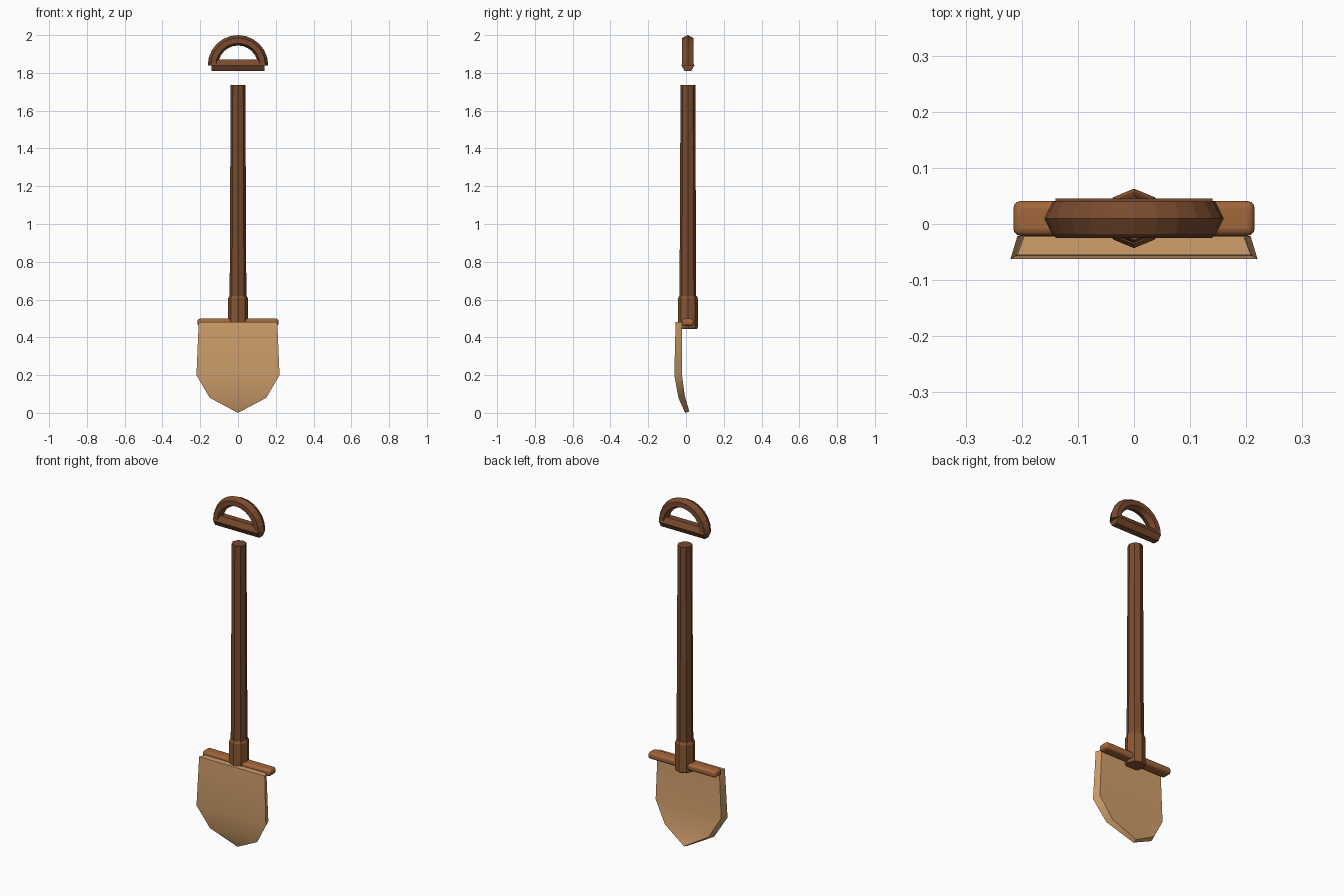
import bpy
import bmesh
from math import sin, cos, pi, radians
from mathutils import Vector

cube = bpy.data.objects.get("Cube")
if cube:
    bpy.data.objects.remove(cube, do_unlink=True)

AXIS_Y = 0.01  # shaft axis


def material(name, color):
    m = bpy.data.materials.new(name)
    m.use_nodes = True
    m.diffuse_color = (*color, 1)
    m.node_tree.nodes["Principled BSDF"].inputs["Base Color"].default_value = (*color, 1)
    return m


DARK = material("dark wood", (0.19, 0.068, 0.027))
MID = material("socket brown", (0.25, 0.094, 0.032))
ORANGE = material("warm brown", (0.36, 0.135, 0.045))
TAN = material("light tan", (0.64, 0.35, 0.15))


def loft(name, rings, mat, closed=False, smooth=0, bevel=0, segments=1):
    """Skin a list of equal-sized point rings; cap the ends unless closed."""
    bm = bmesh.new()
    loops = [[bm.verts.new(p) for p in ring] for ring in rings]
    n = len(loops[0])
    pairs = list(zip(loops, loops[1:])) + ([(loops[-1], loops[0])] if closed else [])
    for a, b in pairs:
        for i in range(n):
            j = (i + 1) % n
            bm.faces.new((a[i], a[j], b[j], b[i]))
    if not closed:
        bm.faces.new(loops[0])
        bm.faces.new(loops[-1])
    bmesh.ops.remove_doubles(bm, verts=bm.verts, dist=0.0001)
    bmesh.ops.recalc_face_normals(bm, faces=bm.faces)
    mesh = bpy.data.meshes.new(name)
    bm.to_mesh(mesh)
    bm.free()
    mesh.materials.append(mat)
    obj = bpy.data.objects.new(name, mesh)
    bpy.context.collection.objects.link(obj)
    if bevel:
        mod = obj.modifiers.new("Bevel", "BEVEL")
        mod.width = bevel
        mod.segments = segments
        mod.limit_method = "ANGLE"
        mod.angle_limit = radians(60)
    if smooth:
        bpy.ops.object.select_all(action="DESELECT")
        obj.select_set(True)
        bpy.context.view_layer.objects.active = obj
        bpy.ops.object.shade_smooth_by_angle(angle=radians(smooth))
    return obj


def polygon(sides, radius):
    return [(radius * cos(2 * pi * i / sides), radius * sin(2 * pi * i / sides))
            for i in range(sides)]


def upright(sides, profile):
    """Rings about the shaft axis from (radius, height) pairs."""
    return [[(x, AXIS_Y + y, z) for x, y in polygon(sides, r)] for r, z in profile]


# Shaft and the socket at its foot
loft("shaft", upright(8, [(0.045, 0.46), (0.039, 1.735)]), DARK)
loft("socket", upright(8, [(0.048, 0.445), (0.053, 0.452), (0.053, 0.605), (0.046, 0.62)]), MID)

# Foot rest crossing the socket
section = [(-0.031, -0.019), (0.031, -0.019), (0.031, 0.019), (-0.031, 0.019)]
loft("foot_rest", [[(x, AXIS_Y + y, 0.48 + z) for y, z in section] for x in (-0.215, 0.215)],
     ORANGE, smooth=40, bevel=0.013, segments=3)

# Grip: straight hexagonal bar and a half ring above it
loft("grip_bar", [[(x, AXIS_Y + y, 1.84 + z) for y, z in polygon(6, 0.035)]
                  for x in (-0.14, 0.14)], DARK)
ring_section = [(0.16, 0), (0.145, 0.03), (0.117, 0.03), (0.105, 0),
                (0.117, -0.03), (0.145, -0.03)]
STEPS = 12
loft("grip_arch", [[(r * cos(a), AXIS_Y + y, 1.84 + r * sin(a)) for r, y in ring_section]
                   for a in (pi * i / STEPS for i in range(STEPS + 1))], DARK)

# Blade: half width, height, front depth, back depth for each row
rows = [(0.208, 0.48, -0.055, -0.022), (0.22, 0.2, -0.062, -0.022),
        (0.15, 0.08, -0.04, -0.006), (0.0, 0.003, -0.005, 0.018)]
inset = 0.012
blade_rings = []
for w, z, front, back in rows:
    wb = max(w - inset, 0)
    lift = 0.0 if z > 0.4 else inset * 0.6
    blade_rings.append([(-w, front, z), (w, front, z),
                        (wb, back, z + lift), (-wb, back, z + lift)])
blade_rings[-1] = [(x, y, max(z - 0.003, 0)) for x, y, z in blade_rings[-1]]
loft("blade", blade_rings, TAN, smooth=35)
